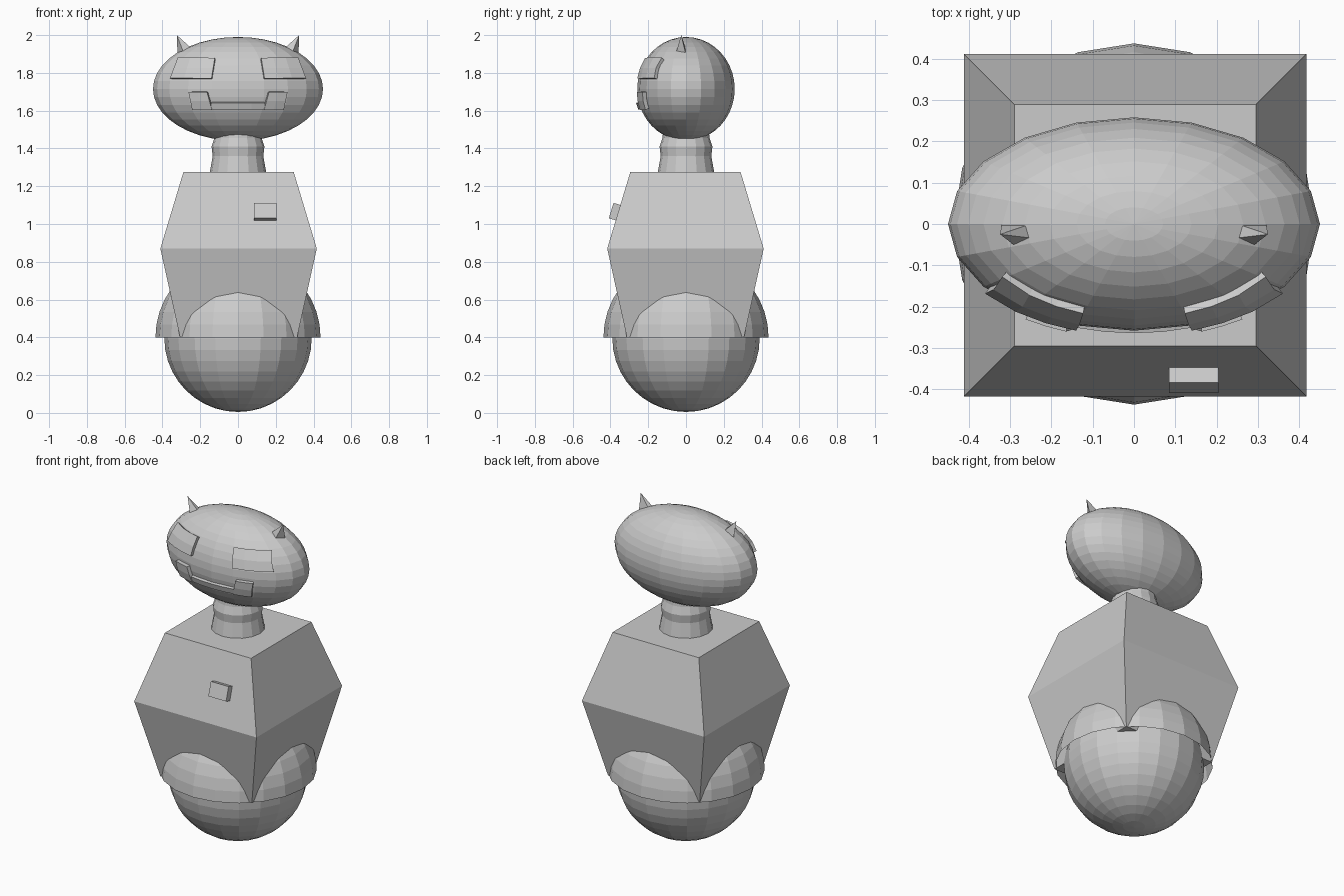
import bpy, bmesh, math
from mathutils import Vector, Matrix

if "Cube" in bpy.data.objects:
    bpy.data.objects.remove(bpy.data.objects["Cube"])

grey = bpy.data.materials.new("plain_grey")
grey.diffuse_color = (0.6, 0.6, 0.6, 1)
grey.use_nodes = True
grey.node_tree.nodes["Principled BSDF"].inputs["Base Color"].default_value = grey.diffuse_color

HEAD_C = Vector((0, 0, 1.715))
HEAD_R = Vector((0.45, 0.258, 0.275))


def finish(name, bm):
    bmesh.ops.recalc_face_normals(bm, faces=bm.faces)
    me = bpy.data.meshes.new(name)
    bm.to_mesh(me)
    bm.free()
    me.materials.append(grey)
    ob = bpy.data.objects.new(name, me)
    bpy.context.collection.objects.link(ob)
    return ob


def ellipsoid(name, centre, radii, half=False):
    bm = bmesh.new()
    bmesh.ops.create_uvsphere(bm, u_segments=20, v_segments=20, radius=1)
    if half:
        low = [v for v in bm.verts if v.co.z < -0.01]
        bmesh.ops.delete(bm, geom=low, context='VERTS')
    for v in bm.verts:
        v.co = Vector(a * b for a, b in zip(v.co, radii)) + Vector(centre)
    return finish(name, bm)


def lathe(name, profile, sides, turn=0, offset=(0, 0)):
    """Stack of (radius, z) rings joined and capped."""
    bm = bmesh.new()
    rings = []
    for r, z in profile:
        ring = []
        for i in range(sides):
            a = turn + 2 * math.pi * i / sides
            ring.append(bm.verts.new((r * math.cos(a) + offset[0],
                                      r * math.sin(a) + offset[1], z)))
        rings.append(ring)
    for lo, hi in zip(rings, rings[1:]):
        for i in range(sides):
            j = (i + 1) % sides
            bm.faces.new((lo[i], lo[j], hi[j], hi[i]))
    bm.faces.new(rings[0])
    bm.faces.new(rings[-1])
    return finish(name, bm)


def face_plate(name, corners, nx, nz, lift):
    """Plate wrapped on the head front; corners (x, z): TL, TR, BR, BL."""
    tl, tr, br, bl = (Vector(c) for c in corners)
    bm = bmesh.new()
    outer, inner = {}, {}
    for i in range(nx + 1):
        for k in range(nz + 1):
            p = tl.lerp(tr, i / nx).lerp(bl.lerp(br, i / nx), k / nz)
            u, w = p.x / HEAD_R.x, (p.y - HEAD_C.z) / HEAD_R.z
            v = -math.sqrt(max(0, 1 - u * u - w * w))
            pos = Vector((p.x, v * HEAD_R.y, p.y))
            n = Vector((u / HEAD_R.x, v / HEAD_R.y, w / HEAD_R.z)).normalized()
            outer[i, k] = bm.verts.new(pos + n * lift)
            inner[i, k] = bm.verts.new(pos - n * 0.015)
    for i in range(nx):
        for k in range(nz):
            q = ((i, k), (i + 1, k), (i + 1, k + 1), (i, k + 1))
            bm.faces.new([outer[c] for c in q])
            bm.faces.new([inner[c] for c in reversed(q)])
    rim = ([(i, 0) for i in range(nx)] + [(nx, k) for k in range(nz)] +
           [(i, nz) for i in range(nx, 0, -1)] + [(0, k) for k in range(nz, 0, -1)])
    for a, b in zip(rim, rim[1:] + rim[:1]):
        bm.faces.new((outer[a], inner[a], inner[b], outer[b]))
    return finish(name, bm)


# Ball base and the open half-dome skirt over it
ellipsoid("ball_base", (0, 0, 0.395), (0.39, 0.39, 0.39))
ellipsoid("skirt_dome", (0, 0, 0.40), (0.437, 0.437, 0.437), half=True)

# Square torso, widest at the waist line
R2 = math.sqrt(2)
lathe("torso", [(0.31 * R2, 0.40), (0.414 * R2, 0.87), (0.292 * R2, 1.275)],
      4, math.pi / 4, (0.003, -0.003))

# Neck
lathe("neck", [(0.15, 1.27), (0.134, 1.36), (0.14, 1.41), (0.125, 1.455), (0.12, 1.50)], 16)

# Head
ellipsoid("head", HEAD_C, HEAD_R)

# Chest button lying on the sloped front
bm = bmesh.new()
bmesh.ops.create_cube(bm, size=1, matrix=Matrix.Translation((0.145, -0.376, 1.065))
                      @ Matrix.Rotation(math.radians(-17.1), 4, 'X')
                      @ Matrix.Diagonal((0.12, 0.042, 0.085, 1)))
finish("chest_button", bm)

# Paired eyes, mouth corners and horns
for side, s in (("left", -1), ("right", 1)):
    face_plate(side + "_eye", [(s * 0.12, 1.87), (s * 0.31, 1.87),
                               (s * 0.35, 1.768), (s * 0.137, 1.768)], 3, 2, 0.018)
    face_plate(side + "_mouth_corner", [(s * 0.16, 1.70), (s * 0.255, 1.70),
                                        (s * 0.236, 1.612), (s * 0.135, 1.612)], 2, 2, 0.02)
    bm = bmesh.new()
    base = [bm.verts.new((s * x, y, z)) for x, y, z in
            ((0.24, -0.035, 1.925), (0.25, 0, 1.925), (0.32, 0, 1.895), (0.285, -0.055, 1.90))]
    tip = bm.verts.new((s * 0.324, -0.025, 2.0))
    bm.faces.new(base)
    for i in range(4):
        bm.faces.new((base[i], base[(i + 1) % 4], tip))
    finish(side + "_horn", bm)

# Mouth bar
face_plate("mouth_bar", [(-0.14, 1.645), (0.14, 1.645), (0.14, 1.612), (-0.14, 1.612)], 4, 1, 0.015)
